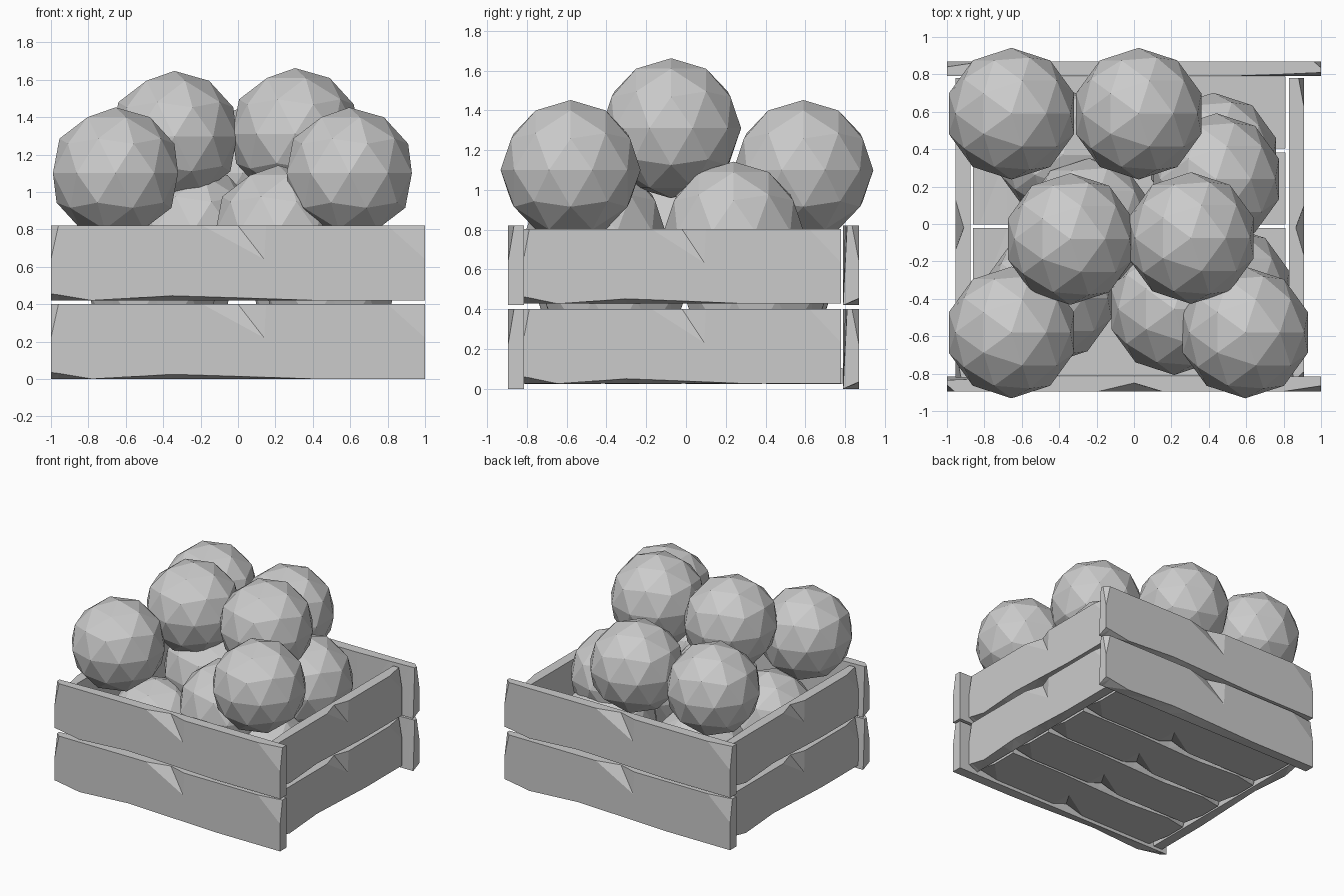
import bpy, bmesh
from math import radians
from mathutils import Matrix, Euler

if "Cube" in bpy.data.objects:
    bpy.data.objects.remove(bpy.data.objects["Cube"])

grey = bpy.data.materials.new("plain_grey")
grey.diffuse_color = (0.6, 0.6, 0.6, 1)
grey.use_nodes = True
grey.node_tree.nodes["Principled BSDF"].inputs["Base Color"].default_value = grey.diffuse_color

# Worn plank stations along a unit length:
# x, outer bottom raise, outer top inset, inner top inset, mid point shift
STATIONS = [
    (-1.00, 0.035, 0.035, 0.020, 0),
    (-0.96, 0.030, 0.0, 0.018, 0),
    (-0.78, 0.0, 0.0, 0.010, 0),
    (-0.50, 0.016, 0.0, 0.0, 0),
    (-0.35, 0.025, 0.0, 0.0, 0),
    (-0.19, 0.020, 0.0, 0.0, 0),
    (0.00, 0.014, 0.045, 0.0, 0.14),
    (0.15, 0.009, 0.0, 0.0, 0),
    (0.42, 0.0, 0.0, 0.0, 0),
    (0.80, 0.0, 0.0, 0.0, 0),
    (1.00, 0.0, 0.030, 0.0, 0),
]


def finish(bm, name, matrix):
    bmesh.ops.recalc_face_normals(bm, faces=bm.faces)
    bm.transform(matrix)
    mesh = bpy.data.meshes.new(name)
    bm.to_mesh(mesh)
    bm.free()
    mesh.materials.append(grey)
    bpy.context.collection.objects.link(bpy.data.objects.new(name, mesh))


def plank(name, half_length, height, loc, rot, thick=0.08):
    """Chipped plank along local x, worn face towards local -y."""
    bm = bmesh.new()
    h, t = height / 2, thick / 2
    rows = []
    for x, raise_ob, in_ot, in_it, shift in STATIONS:
        pts = [(x, -t, -h + raise_ob), (x + shift, -t, 0.05 * height),
               (x, -t + in_ot, h), (x, t - in_it, h), (x, t, -h)]
        rows.append([bm.verts.new((px * half_length, y, z)) for px, y, z in pts])
    for i, (a, b) in enumerate(zip(rows, rows[1:])):
        for k in range(5):
            n = (k + 1) % 5
            # split so chips stay as clean triangles
            first = STATIONS[i][2] > STATIONS[i + 1][2] if k == 1 else True
            if first:
                bm.faces.new((a[k], b[k], b[n]) if k != 1 else (a[1], b[1], b[2]))
                bm.faces.new((a[k], b[n], a[n]))
            else:
                bm.faces.new((a[k], b[k], a[n]))
                bm.faces.new((b[k], b[n], a[n]))
    bm.faces.new(rows[0])
    bm.faces.new(rows[-1])
    m = Matrix.Translation(loc) @ Euler([radians(r) for r in rot]).to_matrix().to_4x4()
    finish(bm, name, m)


# Crate walls, two planks high
for level, zf, zs in (("lower", 0.20, 0.213), ("upper", 0.62, 0.615)):
    plank(f"front_plank_{level}", 1.0, 0.40, (0, -0.855, zf), (0, 0, 0))
    plank(f"back_plank_{level}", 1.0, 0.40, (0, 0.83, zf), (0, 0, 180))
    plank(f"right_plank_{level}", 0.80, 0.375, (0.87, -0.02, zs), (0, 0, 90))
    plank(f"left_plank_{level}", 0.80, 0.375, (-0.915, -0.02, zs), (0, 0, -90))

# Crate floor slats, worn face down
for i in range(4):
    plank(f"floor_slat_{i + 1}", 0.835, 0.385, (-0.025, -0.62 + 0.405 * i, 0.065), (90, 0, 0))

# Heaped round fruit: floor layer, middle layer, rim layer, top pair
FRUIT = [
    (-0.455, -0.395, 0.45), (0.495, -0.36, 0.45), (0.425, 0.35, 0.45), (-0.38, 0.37, 0.45),
    (0.215, -0.455, 0.79), (0.44, 0.24, 0.79), (-0.24, 0.0, 0.79),
    (-0.655, -0.58, 1.10), (0.595, -0.58, 1.10), (-0.655, 0.59, 1.10), (0.025, 0.59, 1.10),
    (-0.34, -0.08, 1.295), (0.305, -0.075, 1.31),
]
for i, loc in enumerate(FRUIT):
    bm = bmesh.new()
    bmesh.ops.create_icosphere(bm, subdivisions=2, radius=0.352)
    finish(bm, f"fruit_{i + 1}", Matrix.Translation(loc))
